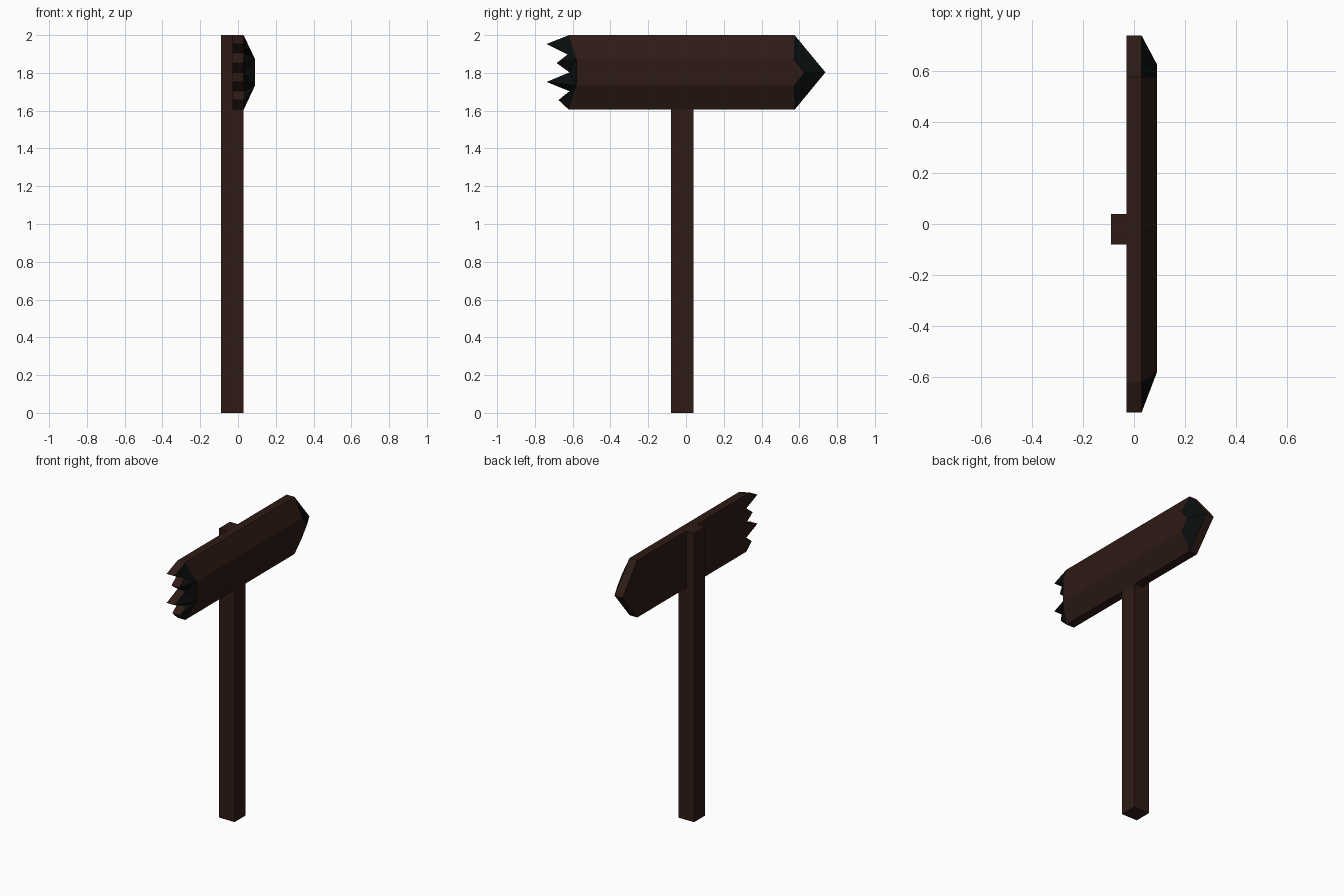
import bpy, bmesh

if "Cube" in bpy.data.objects:
    bpy.data.objects.remove(bpy.data.objects["Cube"])


def material(name, rgb):
    m = bpy.data.materials.new(name)
    m.diffuse_color = (*rgb, 1)
    m.use_nodes = True
    m.node_tree.nodes["Principled BSDF"].inputs["Base Color"].default_value = m.diffuse_color
    return m


wood = material("dark_wood", (0.028, 0.011, 0.008))
charred = material("black_ends", (0.003, 0.004, 0.004))

# Square post
bpy.ops.mesh.primitive_cube_add(size=1, location=(-0.03, -0.02, 1.0))
post = bpy.context.object
post.name = "post"
post.scale = (0.12, 0.12, 2.0)
bpy.ops.object.transform_apply(location=True, scale=True)
post.data.materials.append(wood)

# Arrow board outline (y, z): splintered end, then pointed end
splinters = [(-0.62, 2.0), (-0.738, 1.953), (-0.617, 1.905), (-0.685, 1.852),
             (-0.617, 1.803), (-0.738, 1.752), (-0.617, 1.703), (-0.675, 1.656),
             (-0.62, 1.605)]
point = [(0.575, 1.605), (0.738, 1.803), (0.575, 2.0)]
outline = splinters + point
# Smaller raised face: two corners at the splintered end, three at the point
raised = [(-0.58, 1.873), (-0.58, 1.733), (0.57, 1.733), (0.625, 1.803), (0.57, 1.873)]

bm = bmesh.new()
back = [bm.verts.new((-0.03, y, z)) for y, z in outline]
front = [bm.verts.new((0.03, y, z)) for y, z in outline]
top = [bm.verts.new((0.09, y, z)) for y, z in raised]
n = len(outline)

# Back, raised front and rim walls
bm.faces.new(back)
bm.faces.new(top)
for i in range(n):
    j = (i + 1) % n
    bm.faces.new((back[i], back[j], front[j], front[i]))

# Long sloped bevels
bm.faces.new((front[8], front[9], top[2], top[1]))
bm.faces.new((front[11], front[0], top[0], top[4]))

# Black bevels: splinter fan and pointed tip
ends = [bm.faces.new((front[i], front[i + 1], top[0 if i < 4 else 1])) for i in range(8)]
ends.append(bm.faces.new((front[4], top[1], top[0])))
ends += [bm.faces.new((front[9 + i], front[10 + i], top[3 + i], top[2 + i])) for i in range(2)]
for f in ends:
    f.material_index = 1

bmesh.ops.recalc_face_normals(bm, faces=bm.faces[:])
mesh = bpy.data.meshes.new("arrow_board")
bm.to_mesh(mesh)
bm.free()
mesh.materials.append(wood)
mesh.materials.append(charred)
board = bpy.data.objects.new("arrow_board", mesh)
bpy.context.collection.objects.link(board)
